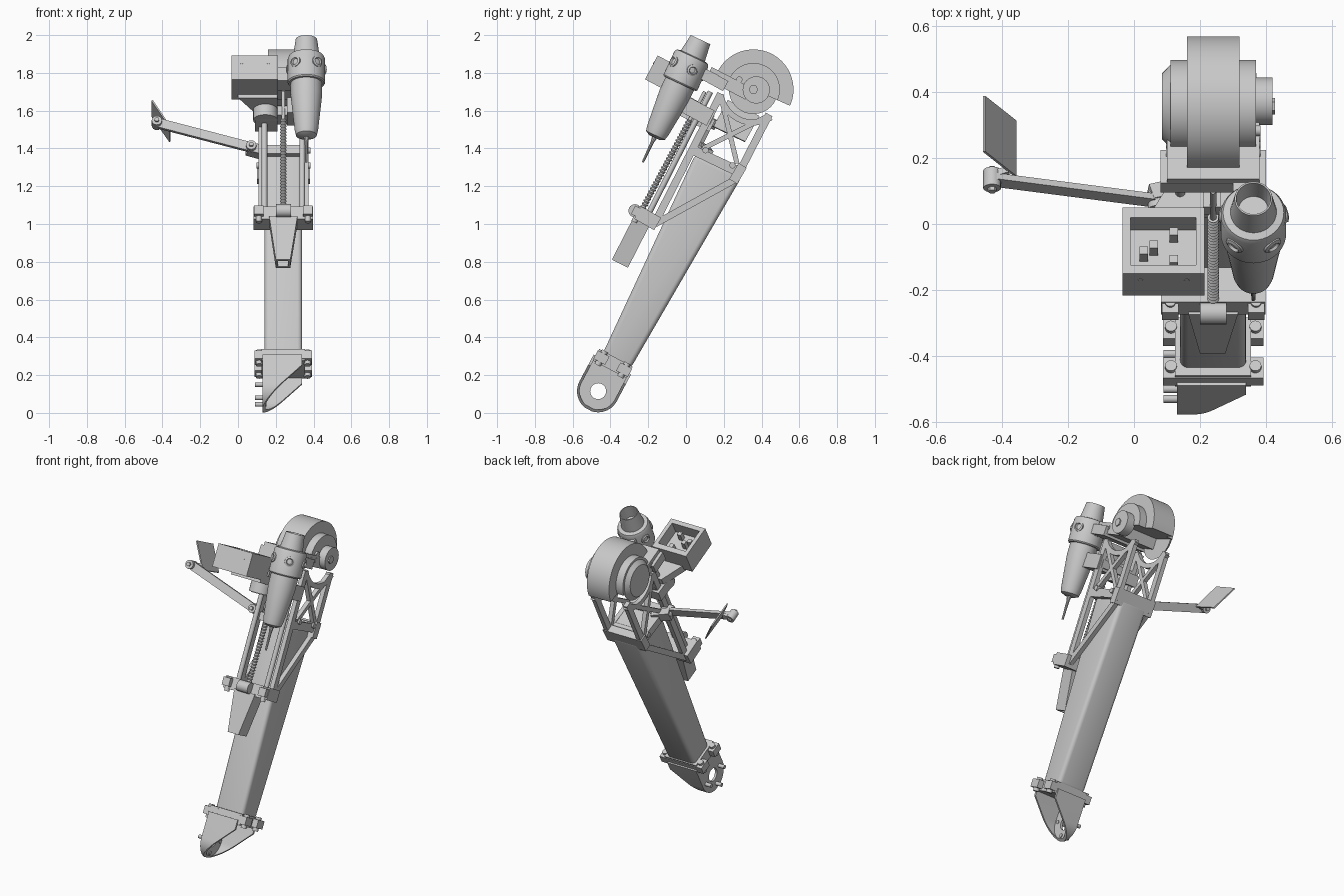
import bpy, bmesh, math
from mathutils import Vector, Matrix

if "Cube" in bpy.data.objects:
    bpy.data.objects.remove(bpy.data.objects["Cube"])

grey = bpy.data.materials.new("light_grey")
grey.use_nodes = True
COL = (0.58, 0.58, 0.58, 1)
grey.diffuse_color = COL
grey.node_tree.nodes["Principled BSDF"].inputs["Base Color"].default_value = COL

TILT = math.radians(28)
S, C = math.sin(TILT), math.cos(TILT)
FOOT = Vector((-0.465, 0.115))
MID = 0.24                      # centre plane of the leg in x
UP = Vector((0, S, C))          # leg axis
parts = []


def loc(w, u):
    """Leg coordinates (across, along) to world (y, z)."""
    return (FOOT.x + C * w + S * u, FOOT.y - S * w + C * u)


def make(name, verts, faces):
    me = bpy.data.meshes.new(name)
    bm = bmesh.new()
    vs = [bm.verts.new(v) for v in verts]
    for f in faces:
        bm.faces.new([vs[i] for i in f])
    bmesh.ops.recalc_face_normals(bm, faces=bm.faces)
    bm.to_mesh(me)
    bm.free()
    me.materials.append(grey)
    ob = bpy.data.objects.new(name, me)
    bpy.context.collection.objects.link(ob)
    parts.append(ob)
    return ob


def loft(name, rings):
    """Skin a stack of equal rings and cap both ends."""
    n = len(rings[0])
    faces = [list(range(n)), [len(rings) * n - n + i for i in range(n)]]
    for k in range(len(rings) - 1):
        for i in range(n):
            j = (i + 1) % n
            faces.append([k * n + i, k * n + j, k * n + n + j, k * n + n + i])
    return make(name, [v for r in rings for v in r], faces)


def prism(name, pts, x0, x1):
    return loft(name, [[(x, y, z) for y, z in pts] for x in (x0, x1)])


def taper(name, p, q, width, xp, xq):
    """Bar in the side plane from p to q whose x range changes from xp to xq."""
    p, q = Vector(p), Vector(q)
    d = (q - p).normalized()
    n = Vector((-d.y, d.x)) * width / 2
    return loft(name, [[(x, *(e + s * n)) for x, s in
                        ((r[0], -1), (r[1], -1), (r[1], 1), (r[0], 1))]
                       for e, r in ((p, xp), (q, xq))])


def bar(name, p, q, width, x0, x1):
    return taper(name, p, q, width, (x0, x1), (x0, x1))


def lathe(name, p, q, profile, n=32):
    """Revolve (radius, distance) pairs about the line p to q."""
    p, q = Vector(p), Vector(q)
    rot = (q - p).to_track_quat('Z', 'Y')
    return loft(name, [[p + rot @ Vector((r * math.cos(a), r * math.sin(a), s))
                        for a in (2 * math.pi * i / n for i in range(n))]
                       for r, s in profile])


def rod(name, p, q, r, n=16):
    return lathe(name, p, q, [(r, 0), (r, (Vector(q) - Vector(p)).length)], n)


def arc(c, r, a0, a1, n=24):
    return [(c[0] + r * math.cos(math.radians(a0 + (a1 - a0) * i / n)),
             c[1] + r * math.sin(math.radians(a0 + (a1 - a0) * i / n))) for i in range(n + 1)]


def modify(ob, kind, **kw):
    m = ob.modifiers.new(kind, kind)
    for k, v in kw.items():
        setattr(m, k, v)
    bpy.context.view_layer.objects.active = ob
    bpy.ops.object.modifier_apply(modifier=m.name)


def cut(ob, tool):
    modify(ob, 'BOOLEAN', operation='DIFFERENCE', solver='EXACT', object=tool)
    parts.remove(tool)
    bpy.data.objects.remove(tool)


def both(x0, x1):
    return ((x0, x1), (2 * MID - x1, 2 * MID - x0))


def foot_outline(r):
    base = [(r * math.cos(t), r * math.sin(t)) for t in
            (math.pi + math.pi * i / 24 for i in range(25))]
    return [loc(w, u) for w, u in base + [(r, 0.16), (-r, 0.16)]]


# Foot: round-ended shell sliced diagonally, with a pierced end wall
foot = prism("foot_scoop", foot_outline(0.112), 0.13, 0.34)
bm = bmesh.new()
bm.from_mesh(foot.data)
slope = Vector((1, -S, -C)).normalized()
r = bmesh.ops.bisect_plane(bm, geom=bm.verts[:] + bm.edges[:] + bm.faces[:],
                           plane_co=(0.34, *loc(0, 0.1)), plane_no=slope, clear_outer=True)
bmesh.ops.holes_fill(bm, edges=[e for e in r["geom_cut"] if isinstance(e, bmesh.types.BMEdge)])
bmesh.ops.recalc_face_normals(bm, faces=bm.faces)
bm.to_mesh(foot.data)
bm.free()
cut(foot, prism("foot_cavity", foot_outline(0.098), 0.145, 0.5))
cut(foot, rod("foot_hole", (0, *FOOT), (0.3, *FOOT), 0.042, 32))
for y, z in ((-0.53, 0.15), (-0.394, 0.08), (-0.5, 0.045)):
    rod("foot_pin", (0.09, y, z), (0.15, y, z), 0.012)

# Ankle flange with bolted ears
bar("ankle_collar", loc(-0.1, 0.165), loc(0.1, 0.165), 0.07, 0.125, 0.355)
for w in (-0.068, 0.068):
    bar("ankle_ear", loc(w - 0.035, 0.165), loc(w + 0.035, 0.165), 0.05, 0.088, 0.392)
    for x in (0.112, 0.368):
        rod("ankle_bolt", (x, *loc(w, 0.12)), (x, *loc(w, 0.205)), 0.018)

# Tapered main tube
tube = prism("main_tube", [(-0.452, 0.29), (-0.294, 0.235), (0.295, 1.25), (0.05, 1.37)], 0.14, 0.34)
modify(tube, 'BEVEL', width=0.025, segments=4, limit_method='ANGLE')
bar("tube_top_cap", (0.03, 1.395), (0.29, 1.27), 0.05, 0.11, 0.37)
bar("tube_back_clamp", (0.25, 1.225), (0.3, 1.31), 0.05, 0.1, 0.38)

# Mirrored truss side plates
HUB = (0.357, 1.712)
struts = [((-0.17, 0.995), (0.185, 1.69), 0.04), ((-0.165, 1.0), (0.26, 1.235), 0.036),
          ((0.03, 1.395), (0.29, 1.275), 0.05), ((0.265, 1.24), (0.44, 1.58), 0.04),
          ((0.188, 1.66), (0.27, 1.32), 0.026), ((0.43, 1.57), (0.09, 1.40), 0.026)]
for x0, x1 in both(0.108, 0.136):
    for p, q, w in struts:
        bar("truss_strut", p, q, w, x0, x1)
    prism("truss_cradle", arc(HUB, 0.16, 188, 302) + arc(HUB, 0.19, 302, 188), x0, x1)
for y, z in ((-0.167, 1.01), (0.103, 1.39), (0.246, 1.31), (0.215, 1.755), (0.283, 1.765), (0.265, 1.73)):
    rod("truss_bolt", (0.097, y, z), (0.383, y, z), 0.016)

# Half-round drum with side flanges and hub
for name, rad, x0, x1 in (("drum_guard", 0.212, 0.16, 0.32), ("drum_flange", 0.14, 0.11, 0.37)):
    prism(name, arc(HUB, rad, -24, 156, 40), x0, x1)
lathe("drum_end_dome", (0.115, *HUB), (0, *HUB), [(0.13, 0), (0.1, 0.03)])
rod("drum_hub", (0.36, 0.372, 1.71), (0.42, 0.372, 1.71), 0.072, 32)
rod("drum_hub_bolt", (0.41, *HUB), (0.428, *HUB), 0.025, 6)
bar("drum_base", (0.12, 1.80), (0.33, 1.69), 0.07, 0.1, 0.38)
bar("drum_mount", (0.11, 1.785), (0.21, 1.73), 0.06, 0.08, 0.4)

# Guide rods, lead screw and carriages
for x in (0.14, 0.34):
    rod("guide_rod", (x, -0.2, 1.05), (x, 0.13, 1.70), 0.015)
rod("screw_shaft", (MID, -0.245, 1.05), (MID, 0.1, 1.70), 0.01)
lathe("lead_screw", (MID, -0.23, 1.08), (MID, 0.1, 1.70),
      [(0.018 if i % 2 else 0.011, i * 0.009) for i in range(60)], 12)
bar("lower_clamp", (-0.255, 1.06), (-0.15, 1.0), 0.075, 0.082, 0.398)
for x in (0.11, 0.37):
    bar("clamp_ear", (-0.28, 1.075), (-0.21, 1.04), 0.05, x - 0.025, x + 0.025)
    rod("clamp_bolt", (x, -0.275, 1.01), (x, -0.235, 1.09), 0.016)
rod("screw_bearing", (0.2, -0.27, 1.07), (0.28, -0.27, 1.07), 0.035)
bar("grinder_carriage", (0.0, 1.63), (0.13, 1.56), 0.09, 0.26, 0.38)
bar("grinder_upper_mount", (0.04, 1.82), (0.16, 1.76), 0.06, 0.3, 0.4)
bar("carriage_link", (0.04, 1.6), (0.14, 1.55), 0.05, 0.12, 0.36)

# Hollow nose below the clamp
nose = taper("nose_guide", (-0.232, 1.02), (-0.35, 0.79), 0.095, (0.165, 0.315), (0.2, 0.277))
cut(nose, taper("nose_bore", (-0.33, 0.83), (-0.36, 0.77), 0.065, (0.212, 0.265), (0.212, 0.265)))

# Grinder with open cap, knobs and bit
GX = 0.362
top, tip = Vector((GX, 0.077, 1.976)), Vector((GX, -0.167, 1.458))
axis = (tip - top).normalized()
lathe("grinder_body", top, tip,
      [(0.045, 0.08), (0.052, 0), (0.057, 0), (0.07, 0.095), (0.092, 0.1), (0.099, 0.115),
       (0.099, 0.25), (0.094, 0.257), (0.083, 0.258), (0.083, 0.33), (0.062, 0.53),
       (0.055, 0.56), (0.03, 0.573)], 40)
lathe("grinder_bit", tip - axis * 0.02, tip + axis, [(0.018, 0), (0.009, 0.05), (0.006, 0.165)], 10)
out = Vector((0, -axis.z, axis.y))
out *= -1 if out.y > 0 else 1
for k in range(5):
    a = math.radians(-36 + 72 * k)
    side = out * math.cos(a) + Vector((1, 0, 0)) * math.sin(a)
    c = top + axis * 0.165
    if side.x < 0.98 and c.x + side.x * 0.1 < 0.46:
        lathe("grinder_knob", c + side * 0.08, c + side,
              [(0.03, 0), (0.03, 0.022), (0.02, 0.027), (0.014, 0.015)], 16)

# Open electronics tray on a gusseted bracket
tray = prism("tray", [(-0.15, 1.892), (0.05, 1.786), (-0.017, 1.66), (-0.217, 1.766)], -0.035, 0.213)
cut(tray, bar("tray_cavity", (-0.134, 1.86), (0.01, 1.784), 0.12, -0.01, 0.188))
floor = Vector((-0.085, 1.768))
for x, s in ((0.03, -0.02), (0.06, 0.0), (0.12, 0.045), (0.12, -0.05)):
    c = floor + Vector((C, -S)) * s
    bar("tray_component", c, c + Vector((S, C)) * 0.05, 0.025, x - 0.013, x + 0.013)
for x in (0.02, 0.16):
    rod("tray_screw", (x, -0.155, 1.845), (x, -0.172, 1.854), 0.008)
taper("tray_gusset", (-0.06, 1.69), (0.1, 1.6), 0.05, (0.0, 0.21), (0.1, 0.21))
rod("tray_clamp", (0.145, 0.015, 1.55), (0.145, 0.06, 1.64), 0.065, 24)
bar("tray_clamp_foot", (0.02, 1.58), (0.14, 1.52), 0.07, 0.09, 0.21)


# Side arm and its tilted paddle
def link(name, p, q, thick, tall):
    p, q = Vector(p), Vector(q)
    d = (q - p).normalized()
    a = d.cross(UP).normalized()
    b = a.cross(d)
    return loft(name, [[e + a * i * thick / 2 + b * j * tall / 2
                        for i, j in ((-1, -1), (1, -1), (1, 1), (-1, 1))] for e in (p, q)])


ROOT, END = Vector((0.07, 0.07, 1.405)), Vector((-0.43, 0.135, 1.535))
across = Vector((0, C, -S))
link("side_arm", ROOT + Vector((0.05, -0.006, -0.013)), END, 0.02, 0.052)
link("arm_bracket", (0.05, 0.085, 1.40), (0.16, 0.11, 1.37), 0.05, 0.06)
for c in (ROOT, END):
    rod("arm_pivot", c - across * 0.03, c + across * 0.03, 0.027)
    rod("arm_pivot_nut", c - across * 0.042, c + across * 0.04, 0.013, 6)
link("paddle_hinge", END + across * 0.01, (-0.38, 0.16, 1.53), 0.02, 0.035)
paddle = make("paddle", [(-0.455, 0.22, 1.655), (-0.455, 0.388, 1.57),
                         (-0.36, 0.313, 1.435), (-0.36, 0.145, 1.515)], [[0, 1, 2, 3]])
modify(paddle, 'SOLIDIFY', thickness=0.008, offset=0)

# Smooth round surfaces, keep hard edges
bpy.ops.object.select_all(action='DESELECT')
for ob in parts:
    ob.select_set(True)
bpy.context.view_layer.objects.active = parts[0]
bpy.ops.object.shade_smooth_by_angle(angle=math.radians(30))
